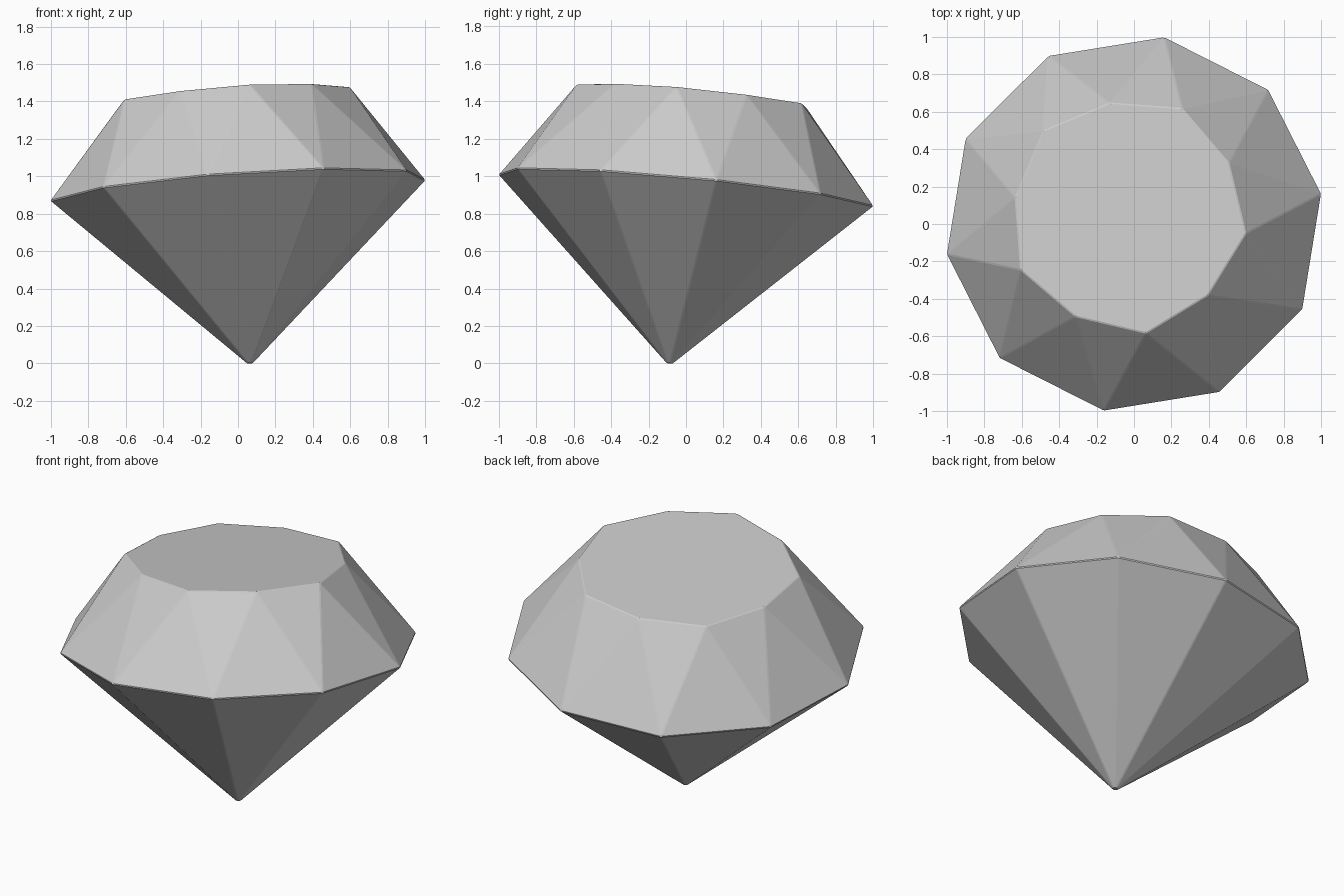
import bpy, bmesh
from math import radians, cos, sin
from mathutils import Vector

if "Cube" in bpy.data.objects:
    bpy.data.objects.remove(bpy.data.objects["Cube"])

N = 10              # sides of the gem
GIRDLE_R = 1.017    # widest ring
TABLE_H = 0.503     # flat top above the girdle
CULET_D = 0.945     # point below the girdle

bm = bmesh.new()


def ring(radii, start, z):
    """Ring of N vertices; radii alternate around it."""
    verts = []
    for i in range(N):
        a = radians(start + i * 360 / N)
        r = radii[i % len(radii)]
        verts.append(bm.verts.new((r * cos(a), r * sin(a), z)))
    return verts


girdle = ring([GIRDLE_R], 9, 0)
table = ring([0.642, 0.610], -9, TABLE_H)
culet = bm.verts.new((0, 0, -CULET_D))

# flat table, triangular crown facets and pavilion facets
bm.faces.new(table)
for i in range(N):
    j = (i + 1) % N
    bm.faces.new((table[i], girdle[i], table[j]))
    bm.faces.new((girdle[i], girdle[j], table[j]))
    bm.faces.new((culet, girdle[j], girdle[i]))
bmesh.ops.recalc_face_normals(bm, faces=bm.faces)

mesh = bpy.data.meshes.new("gem")
bm.to_mesh(mesh)
bm.free()
gem = bpy.data.objects.new("gem", mesh)
bpy.context.collection.objects.link(gem)

# slight lean of the whole stone
gem.rotation_mode = 'QUATERNION'
gem.rotation_quaternion = Vector((0, 0, 1)).rotation_difference(Vector((-0.07, 0.095, 1)))
gem.location = (0, 0, 0.924)

# tiny worn edges
bevel = gem.modifiers.new("worn_edges", 'BEVEL')
bevel.width = 0.005
bevel.segments = 1
bevel.limit_method = 'NONE'
